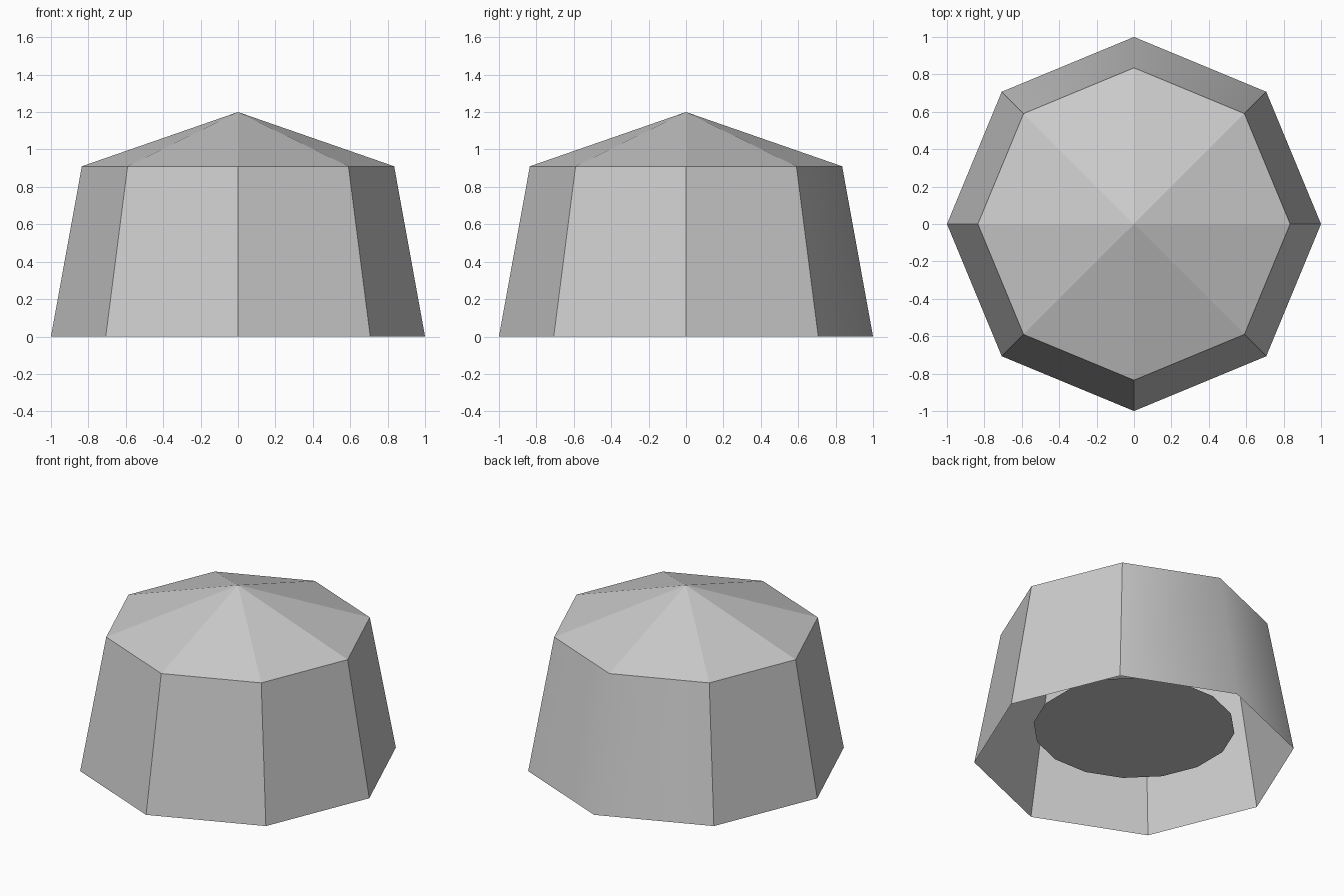
import bpy, bmesh
from math import cos, sin, pi

if "Cube" in bpy.data.objects:
    bpy.data.objects.remove(bpy.data.objects["Cube"])


def ring(bm, n, r, z, start=0.0):
    return [bm.verts.new((r * cos(start + 2 * pi * i / n),
                          r * sin(start + 2 * pi * i / n), z)) for i in range(n)]


def finish(bm, name):
    mesh = bpy.data.meshes.new(name)
    bm.to_mesh(mesh)
    bm.free()
    obj = bpy.data.objects.new(name, mesh)
    bpy.context.collection.objects.link(obj)
    return obj


SIDES = 8
RIM_R, RIM_Z = 0.835, 0.91

# Tapered tent walls, open at the bottom; the back corner is softly shaded
bm = bmesh.new()
low = ring(bm, SIDES, 1.0, 0.0)
high = ring(bm, SIDES, RIM_R, RIM_Z)
for i in range(SIDES):
    j = (i + 1) % SIDES
    face = bm.faces.new((low[i], low[j], high[j], high[i]))
    face.smooth = i in (1, 2)
finish(bm, "tent_walls")

# Shallow pointed roof
bm = bmesh.new()
rim = ring(bm, SIDES, RIM_R, RIM_Z)
apex = bm.verts.new((0, 0, 1.2))
for i in range(SIDES):
    bm.faces.new((rim[i], rim[(i + 1) % SIDES], apex))
finish(bm, "tent_roof")

# Raised round floor inside, facing down
bm = bmesh.new()
bm.faces.new(reversed(ring(bm, 16, 0.63, 0.2, pi / 16)))
finish(bm, "inner_floor")
